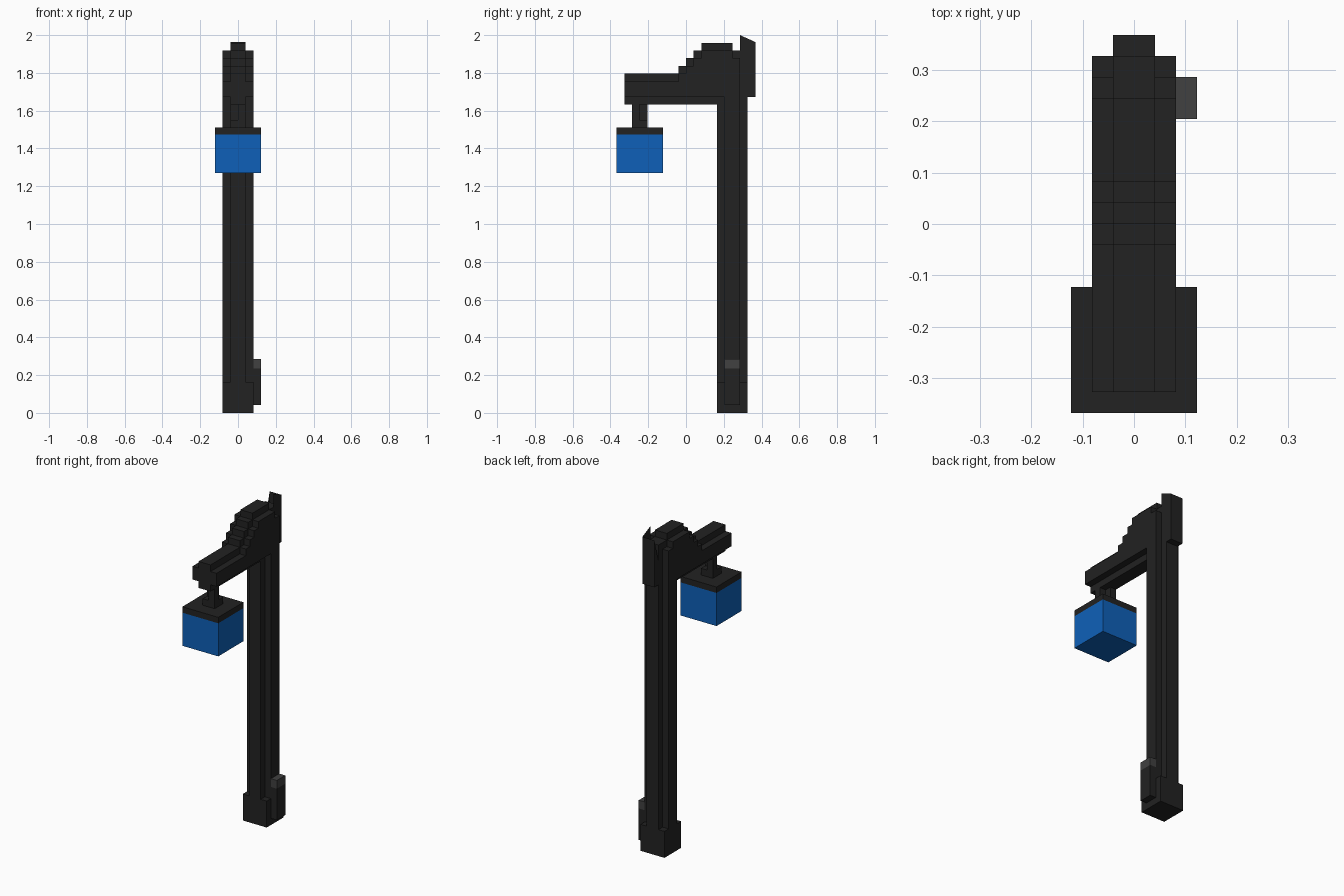
import bpy

if "Cube" in bpy.data.objects:
    bpy.data.objects.remove(bpy.data.objects["Cube"])

V = 2 / 49  # size of one block unit


def material(name, rgb):
    m = bpy.data.materials.new(name)
    m.diffuse_color = (*rgb, 1)
    m.use_nodes = True
    m.node_tree.nodes["Principled BSDF"].inputs["Base Color"].default_value = m.diffuse_color
    return m


IRON = material("dark_iron", (0.016, 0.016, 0.016))
GREY = material("grey_cap", (0.052, 0.052, 0.052))
BLUE = material("blue_glass", (0.0045, 0.118, 0.485))


def mesh(name, verts, faces, mat):
    me = bpy.data.meshes.new(name)
    me.from_pydata([tuple(c * V for c in v) for v in verts], [], faces)
    me.materials.append(mat)
    ob = bpy.data.objects.new(name, me)
    bpy.context.collection.objects.link(ob)
    return ob


def prism(name, profile, x0, x1, mat=IRON):
    """Extrude a (y, z) outline, counter-clockwise seen from +x, along x."""
    n = len(profile)
    verts = [(x, y, z) for x in (x0, x1) for y, z in profile]
    faces = [tuple(reversed(range(n))), tuple(range(n, 2 * n))]
    faces += [(i, (i + 1) % n, n + (i + 1) % n, n + i) for i in range(n)]
    return mesh(name, verts, faces, mat)


def box(name, x0, x1, y0, y1, z0, z1, mat=IRON):
    return prism(name, [(y0, z0), (y1, z0), (y1, z1), (y0, z1)], x0, x1, mat)


# Post: square foot below a cross-shaped shaft
box("post_foot", -2, 2, 4, 8, 0, 4)
box("post_shaft_wide", -2, 2, 5, 7, 4, 42)
box("post_shaft_deep", -1, 1, 4, 8, 4, 42)

# Switch box on the right side of the foot
box("switch_box", 2, 3, 5, 7, 1, 5.75)
box("switch_cap", 2, 3, 5, 7, 5.75, 7, GREY)


# Arm and stepped bracket: narrow core and a wider, lower layer
def arm(name, half, drop, bottom, front_y, back_y):
    pts = [(front_y, bottom), (back_y, bottom), (back_y, 47 - drop),
           (6, 47 - drop), (6, 48 - drop)]
    for i in range(4):
        y = 2 - i
        pts += [(y, 48 - drop - i), (y, 47 - drop - i)]
    pts.append((front_y, 44 - drop))
    prism(name, pts, -half, half)


arm("arm_core", 1, 0, 40, -8, 8)
arm("arm_sides", 2, 1, 41, -8, 7)

# Open sheet pocket at the back of the post, taller on its right side
mesh("back_pocket",
     [(1, 7, 49), (1, 9, 48.1), (1, 9, 41), (1, 7, 41),
      (-1, 9, 48.1), (-1, 9, 41), (-1, 7, 41)],
     [(0, 3, 2, 1), (1, 2, 5, 4), (2, 3, 6, 5), (4, 5, 6)], IRON)

# Hanger: two diagonal rods with small feet between them
for i, s in enumerate((0, 1)):
    box(f"hanger_rod_{i}", -s, 1 - s, -7 + s, -6 + s, 37, 40)
    box(f"hanger_foot_{i}", s - 1, s, -7 + s, -6 + s, 37, 38)

# Lantern
box("lantern_lid", -3, 3, -9, -3, 36.1, 37)
box("lantern_glass", -3, 3, -9, -3, 31.1, 36.1, BLUE)
